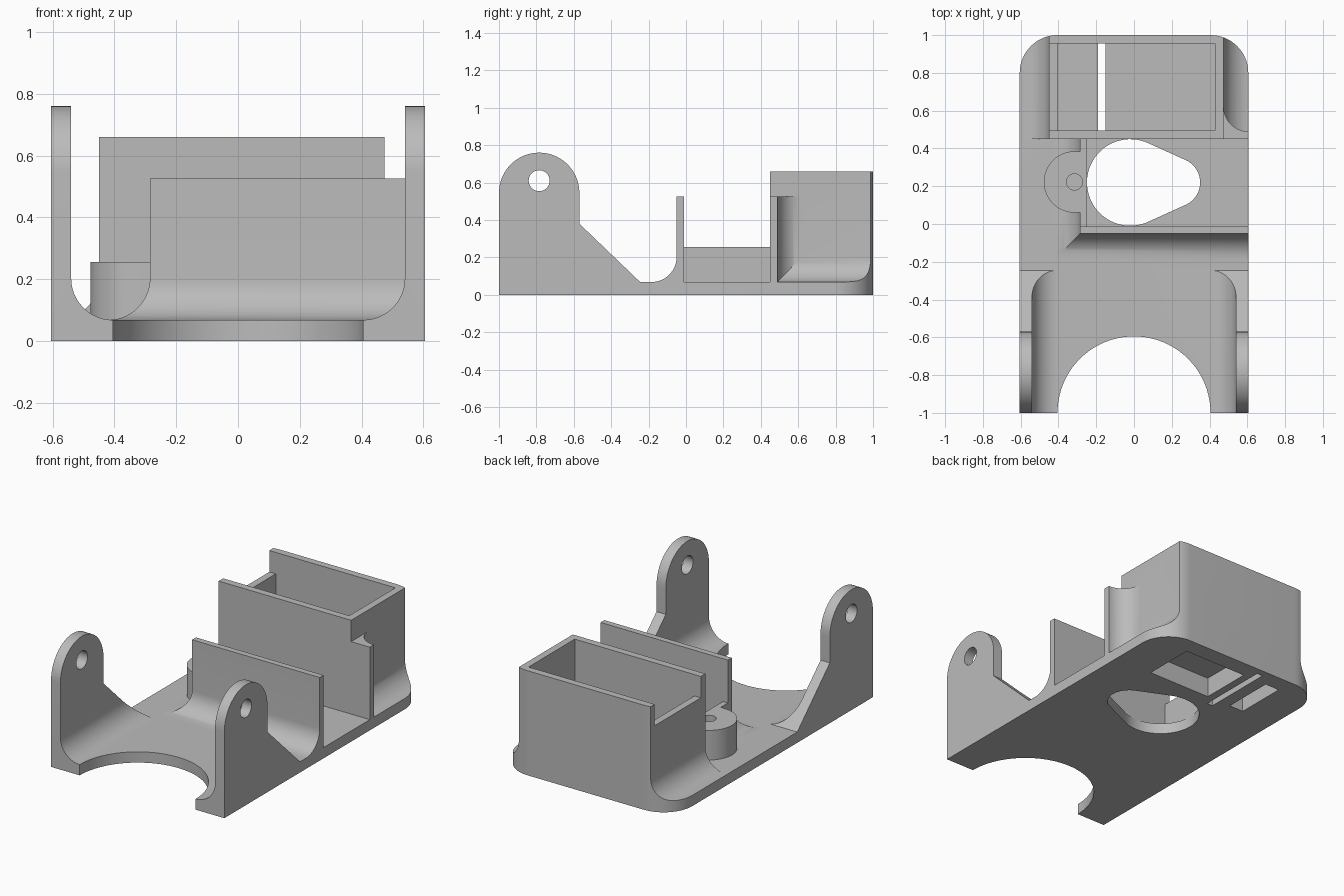
import bpy, bmesh, math
from mathutils import Vector

if "Cube" in bpy.data.objects:
    bpy.data.objects.remove(bpy.data.objects["Cube"])

T, R = 0.068, 0.135          # plate thickness, fillet radius
LOW = 0.02                   # parts sink into the plate to this height

grey = bpy.data.materials.new("plain grey")
grey.diffuse_color = (0.5, 0.5, 0.5, 1)
grey.use_nodes = True
grey.node_tree.nodes["Principled BSDF"].inputs["Base Color"].default_value = grey.diffuse_color


def make(name, bm):
    bmesh.ops.recalc_face_normals(bm, faces=bm.faces)
    me = bpy.data.meshes.new(name)
    bm.to_mesh(me)
    bm.free()
    ob = bpy.data.objects.new(name, me)
    me.materials.append(grey)
    bpy.context.collection.objects.link(ob)
    return ob


def loft(name, rings):
    """Join matching rings of points and cap both ends."""
    bm = bmesh.new()
    vs = [[bm.verts.new(p) for p in ring] for ring in rings]
    n = len(vs[0])
    for a, b in zip(vs, vs[1:]):
        for i in range(n):
            j = (i + 1) % n
            bm.faces.new((a[i], a[j], b[j], b[i]))
    bm.faces.new(vs[0])
    bm.faces.new(vs[-1][::-1])
    return make(name, bm)


def prism(name, pts, a, b, axis="z"):
    place = {"z": lambda p, t: (p[0], p[1], t),
             "x": lambda p, t: (t, p[0], p[1]),
             "y": lambda p, t: (p[0], t, p[1])}[axis]
    return loft(name, [[place(p, t) for p in pts] for t in (a, b)])


def box(name, x0, x1, y0, y1, z0, z1):
    return prism(name, [(x0, y0), (x1, y0), (x1, y1), (x0, y1)], z0, z1)


def arc(cx, cy, r, a0, a1, n=20):
    return [(cx + r * math.cos(math.radians(a0 + (a1 - a0) * i / n)),
             cy + r * math.sin(math.radians(a0 + (a1 - a0) * i / n))) for i in range(n + 1)]


def circle(cx, cy, r, n=48):
    return arc(cx, cy, r, 0, 360, n)[:-1]


def fillet(name, path):
    """Concave floor fillet swept along (point, outward mitre) pairs."""
    prof = [(-0.02, LOW), (R, LOW)] + arc(R, T + R, R, 270, 180, 14) + [(-0.02, T + R)]
    return loft(name, [[(x + mx * d, y + my * d, z) for d, z in prof]
                       for (x, y), (mx, my) in path])


def boolean(target, tool, op):
    m = target.modifiers.new(op, "BOOLEAN")
    m.operation, m.solver, m.object = op, "EXACT", tool
    bpy.context.view_layer.objects.active = target
    bpy.ops.object.modifier_apply(modifier=m.name)
    bpy.data.objects.remove(tool)


# base plate with two rounded back corners
outline = [(-0.605, -1), (0.605, -1)] + arc(0.405, 0.8, 0.2, 0, 90) + arc(-0.405, 0.8, 0.2, 90, 180)
body = prism("bracket_body", outline, 0, T)

parts = []
# pivot ears with filleted feet, trimmed to the side profile
side = [(-1, LOW), (-0.245, LOW), (-0.245, T), (-0.57, 0.38)] + arc(-0.785, 0.545, 0.215, 0, 180, 32)
for s in (-1, 1):
    sec = [(0.7, LOW), (0.7, 0.9), (0.54, 0.9)] + arc(0.54 - R, T + R, R, 0, -90) + [(0.54 - R, LOW)]
    ear = prism("ear", [(s * x, z) for x, z in sec], -1.1, -0.1, "y")
    boolean(ear, prism("ear_profile", side, -0.8, 0.8, "x"), "INTERSECT")
    boolean(ear, prism("pivot_hole", circle(-0.785, 0.61, 0.056), -0.8, 0.8, "x"), "DIFFERENCE")
    parts.append(ear)

# cross wall, low side wall and their mitred fillet
parts.append(box("cross_wall", -0.285, 0.7, -0.05, -0.012, LOW, 0.525))
parts.append(box("low_wall", -0.285, -0.25, -0.03, 0.47, LOW, 0.255))
parts.append(fillet("wall_fillet", [((0.7, -0.05), (0, -1)), ((-0.285, -0.05), (-1, -1)),
                                    ((-0.285, 0.47), (-1, 0))]))

# screw boss
boss = prism("screw_boss", [(-0.255, 0.06)] + arc(-0.315, 0.2225, 0.1625, 270, 90, 32)
             + [(-0.255, 0.385)], LOW, 0.255)
parts.append(boss)

# rear box with side fillets and a front wing
parts.append(box("rear_box", -0.45, 0.475, 0.45, 1.1, LOW, 0.66))
parts.append(box("wing", 0.44, 0.7, 0.45, 0.49, LOW, 0.525))
parts.append(prism("wing_fillet", [(0.455, 0.47), (0.605, 0.47)]
                   + arc(0.605, 0.62, 0.13, 270, 180) + [(0.455, 0.62)], LOW, 0.525))
parts.append(fillet("box_fillet_left", [((-0.45, 0.45), (-1, 0)), ((-0.45, 1.1), (-1, 0))]))
parts.append(fillet("box_fillet_right", [((0.475, 0.47), (1, 0)), ((0.475, 1.1), (1, 0))]))

for p in parts:
    boolean(body, p, "UNION")
boolean(body, prism("outer_trim", outline, -0.5, 1.5), "INTERSECT")

# openings: front bay, teardrop window, box cavity, slot, underside pockets
tear = arc(-0.02, 0.22, 0.229, 63.4, 296.6, 40) + arc(0.22, 0.22, 0.13, -63.4, 63.4, 24)
cuts = [
    prism("front_bay", circle(0, -1, 0.405, 80), -0.1, 0.3),
    prism("teardrop_window", tear, -0.1, 0.1),
    prism("screw_hole", circle(-0.315, 0.2225, 0.043, 32), T, 0.4),
    box("box_cavity", -0.405, 0.43, 0.495, 0.955, 0.2, 0.9),
    box("low_side", -0.6, -0.40, 0.495, 0.955, 0.525, 0.9),
    box("through_slot", -0.19, -0.15, 0.495, 0.955, -0.1, 0.3),
    box("large_pocket", -0.10, 0.34, 0.56, 0.89, -0.1, 0.125),
    box("small_pocket", -0.37, -0.27, 0.56, 0.89, -0.1, 0.125),
]
for c in cuts:
    boolean(body, c, "DIFFERENCE")

bpy.ops.object.select_all(action="DESELECT")
body.select_set(True)
bpy.context.view_layer.objects.active = body
bpy.ops.object.shade_smooth_by_angle(angle=math.radians(25))
